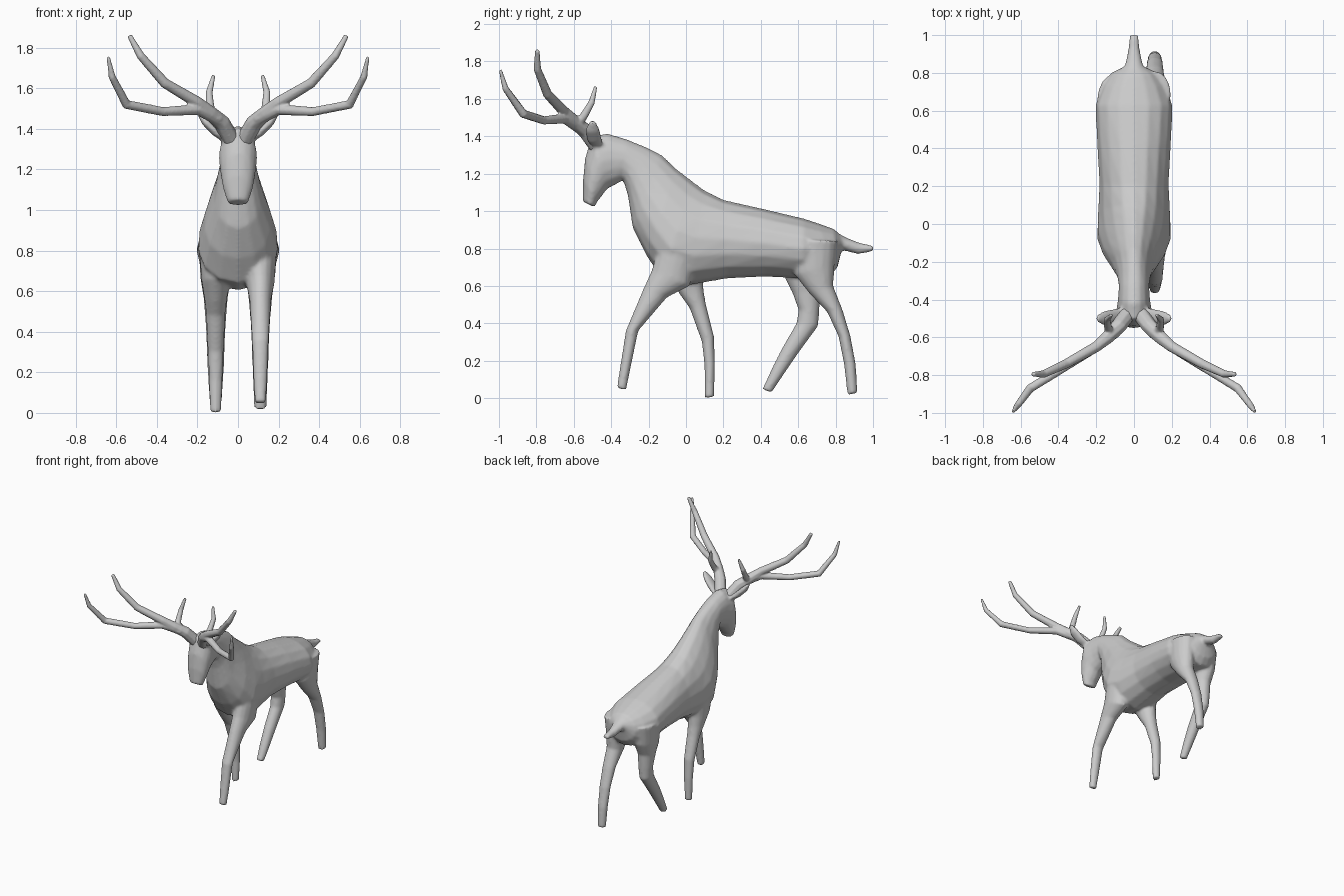
import bpy, bmesh, math
from mathutils import Vector


def skin(name, rings):
    """Closed mesh through a list of equal-length rings."""
    bm = bmesh.new()
    vs = [[bm.verts.new(p) for p in r] for r in rings]
    n = len(vs[0])
    for a, b in zip(vs, vs[1:]):
        for i in range(n):
            j = (i + 1) % n
            bm.faces.new((a[i], a[j], b[j], b[i]))
    bm.faces.new(vs[0])
    bm.faces.new(vs[-1])
    bmesh.ops.recalc_face_normals(bm, faces=bm.faces)
    me = bpy.data.meshes.new(name)
    bm.to_mesh(me)
    bm.free()
    ob = bpy.data.objects.new(name, me)
    bpy.context.collection.objects.link(ob)
    return ob


def loft(name, sections, xc=0.0, n=16):
    """Each section: side-view end points (y1, z1, y2, z2), half width, egg bias."""
    rings = []
    for y1, z1, y2, z2, w, egg in sections:
        ring = []
        for i in range(n):
            t = 2 * math.pi * i / n
            k = (1 + math.cos(t)) / 2
            ring.append((xc + w * math.sin(t) * (1 - egg * math.cos(t)),
                         y2 + (y1 - y2) * k, z2 + (z1 - z2) * k))
        rings.append(ring)
    return skin(name, rings)


def tube(name, pts, flat=1.0, side=1, n=8):
    """Tapered tube through (x, y, z, radius) points."""
    ps = [Vector((side * p[0], p[1], p[2])) for p in pts]
    rings = []
    for i, p in enumerate(ps):
        d = (ps[min(i + 1, len(ps) - 1)] - ps[max(i - 1, 0)]).normalized()
        u = Vector((0, 1, 0))
        u = (u - d * u.dot(d)).normalized()
        v = d.cross(u) * flat
        rings.append([p + pts[i][3] * (u * math.cos(2 * math.pi * k / n) + v * math.sin(2 * math.pi * k / n))
                      for k in range(n)])
    return skin(name, rings)


def fuse(parts, name, voxel, smooth):
    """Join parts and melt them into one smooth surface."""
    bpy.ops.object.select_all(action='DESELECT')
    for p in parts:
        p.select_set(True)
    ob = bpy.context.view_layer.objects.active = parts[0]
    bpy.ops.object.join()
    ob.name = name
    m = ob.modifiers.new("Remesh", 'REMESH')
    m.mode = 'VOXEL'
    m.voxel_size = voxel
    m.use_smooth_shade = True
    s = ob.modifiers.new("Smooth", 'SMOOTH')
    s.factor = 0.5
    s.iterations = smooth
    return ob


# Torso, neck and head, from rump to muzzle
torso = loft("torso", [
    (.84, .86, .83, .78, .05, 0), (.79, .905, .81, .70, .12, 0),
    (.72, .93, .77, .65, .165, 0), (.63, .96, .62, .64, .205, 0),
    (.42, 1.01, .42, .65, .195, .05), (.20, 1.06, .22, .64, .183, .1),
    (.10, 1.11, .02, .605, .19, .2), (.04, 1.155, -.13, .64, .19, .3),
    (-.05, 1.225, -.21, .76, .16, .3), (-.13, 1.30, -.285, .91, .115, .2),
    (-.22, 1.345, -.31, 1.08, .09, .1), (-.32, 1.385, -.335, 1.165, .08, 0),
    (-.42, 1.415, -.38, 1.14, .085, 0), (-.505, 1.40, -.42, 1.12, .095, 0),
    (-.54, 1.28, -.45, 1.08, .085, 0), (-.55, 1.17, -.475, 1.05, .073, 0),
    (-.55, 1.05, -.487, 1.02, .05, 0)])

# Tail
tail = loft("tail", [
    (.78, .90, .80, .78, .07, 0), (.86, .857, .84, .79, .045, 0),
    (.93, .83, .92, .77, .03, 0), (1.0, .815, 1.0, .785, .024, 0)])

# Legs in mid stride
front_right = loft("front_leg_right", [
    (-.15, .80, .06, .78, .08, 0), (-.185, .68, .02, .60, .07, 0),
    (-.23, .58, -.10, .54, .054, 0), (-.322, .36, -.255, .36, .042, 0),
    (-.347, .20, -.288, .20, .036, 0), (-.37, .055, -.32, .043, .028, 0)], .11)
front_left = loft("front_leg_left", [
    (-.12, .78, .10, .78, .08, 0), (-.10, .66, .09, .64, .07, 0),
    (-.03, .55, .095, .57, .056, 0), (.02, .48, .107, .50, .048, 0),
    (.085, .30, .15, .33, .04, 0), (.10, .16, .155, .18, .034, 0),
    (.10, 0, .15, .008, .028, 0)], -.11)
hind_right = loft("hind_leg_right", [
    (.56, .85, .81, .84, .085, 0), (.58, .66, .795, .72, .075, 0),
    (.66, .56, .787, .60, .06, 0), (.755, .46, .838, .47, .05, 0),
    (.815, .33, .88, .33, .043, 0), (.845, .18, .908, .18, .038, 0),
    (.863, .018, .917, .028, .03, 0)], .11)
hind_left = loft("hind_leg_left", [
    (.52, .82, .79, .82, .085, 0), (.53, .64, .77, .68, .075, 0),
    (.57, .56, .72, .58, .06, 0), (.602, .47, .713, .47, .052, 0),
    (.59, .40, .707, .385, .047, 0), (.51, .26, .60, .24, .042, 0),
    (.455, .15, .525, .13, .036, 0), (.408, .048, .458, .03, .028, 0)], -.11)

# Ears
ears = [tube("ear", [(.05, -.47, 1.34, .03), (.11, -.49, 1.385, .042),
                     (.16, -.50, 1.435, .04), (.195, -.50, 1.48, .018)], .55, s) for s in (1, -1)]

fuse([torso, tail, front_right, front_left, hind_right, hind_left] + ears, "stag_body", .01, 5)

# Antlers: main beam, outer branch and short back tine per side
antlers = []
for s in (1, -1):
    antlers += [
        tube("beam", [(.03, -.47, 1.34, .045), (.08, -.54, 1.43, .042), (.14, -.60, 1.48, .037),
                      (.20, -.65, 1.53, .03), (.36, -.74, 1.625, .026),
                      (.48, -.795, 1.76, .021), (.535, -.795, 1.86, .013)], 1, s),
        tube("outer_branch", [(.10, -.57, 1.45, .035), (.20, -.65, 1.495, .028), (.37, -.76, 1.485, .023),
                              (.55, -.87, 1.52, .024), (.62, -.965, 1.655, .018),
                              (.64, -.993, 1.755, .009)], 1, s),
        tube("back_tine", [(.12, -.59, 1.45, .028), (.138, -.545, 1.51, .022),
                           (.142, -.505, 1.58, .018), (.12, -.483, 1.665, .01)], 1, s)]
fuse(antlers, "antlers", .007, 2)
